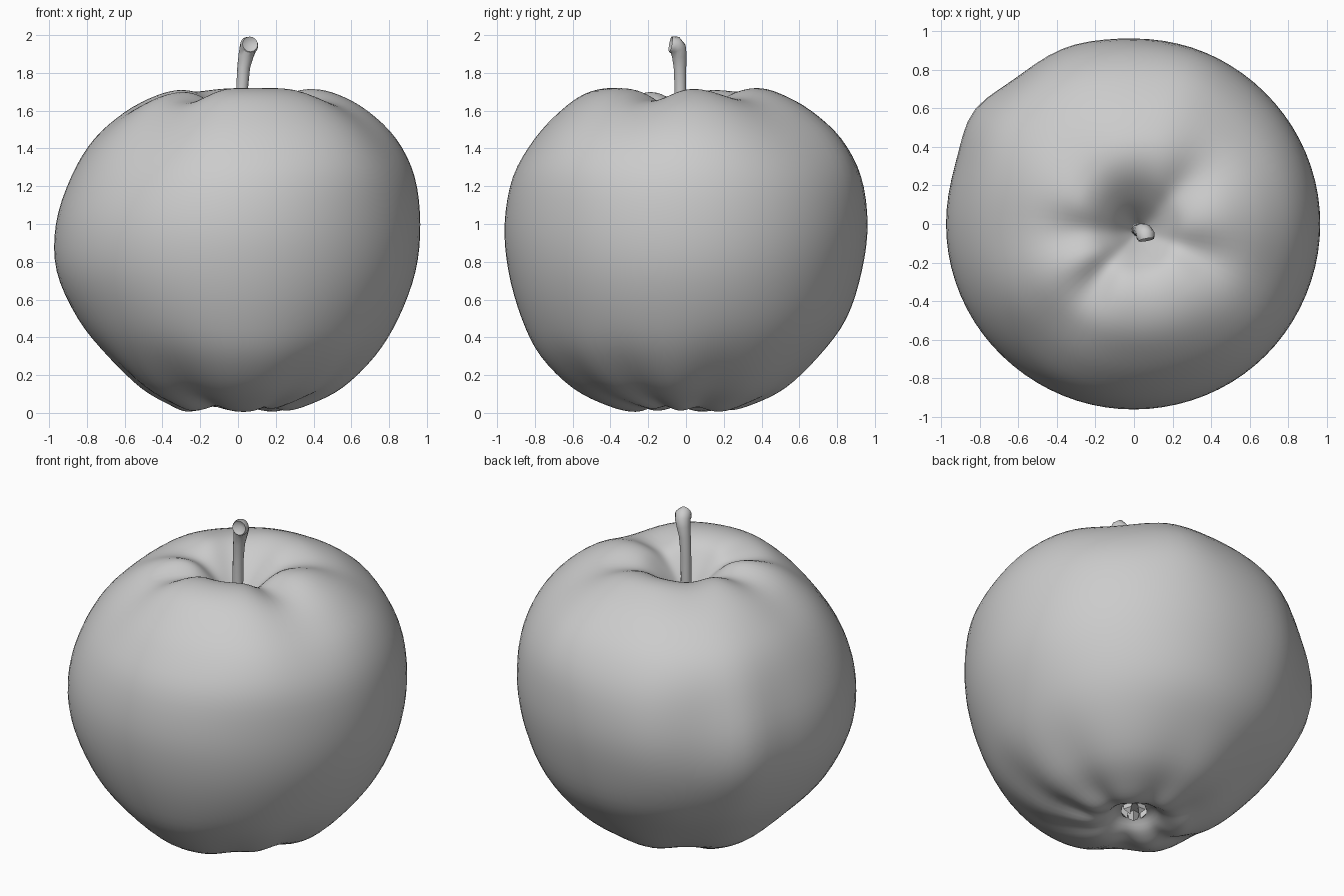
import bpy, bmesh, math
from mathutils import Vector

TAU = math.tau
SEGMENTS, SUBSTEPS = 80, 4

if "Cube" in bpy.data.objects:
    bpy.data.objects.remove(bpy.data.objects["Cube"], do_unlink=True)

grey = bpy.data.materials.new("plain grey")
grey.use_nodes = True
grey.diffuse_color = (0.6, 0.6, 0.6, 1)
grey.node_tree.nodes["Principled BSDF"].inputs["Base Color"].default_value = grey.diffuse_color


def make_object(name, bm, sharp_angle):
    bmesh.ops.recalc_face_normals(bm, faces=bm.faces)
    mesh = bpy.data.meshes.new(name)
    bm.to_mesh(mesh)
    bm.free()
    mesh.materials.append(grey)
    obj = bpy.data.objects.new(name, mesh)
    bpy.context.collection.objects.link(obj)
    bpy.ops.object.select_all(action="DESELECT")
    obj.select_set(True)
    bpy.context.view_layer.objects.active = obj
    bpy.ops.object.shade_smooth_by_angle(angle=math.radians(sharp_angle))


def bridge(bm, rings):
    """Skin a list of vertex rings, close both ends with fans, return the last centre."""
    for low, high in zip(rings, rings[1:]):
        for i in range(len(low)):
            j = (i + 1) % len(low)
            bm.faces.new((low[i], low[j], high[j], high[i]))
    for ring in (rings[0], rings[-1]):
        centre = bm.verts.new(sum((v.co for v in ring), Vector()) / len(ring))
        for i in range(len(ring)):
            bm.faces.new((ring[i], ring[(i + 1) % len(ring)], centre))
    return centre


def spline(a, b, c, d, t):
    return b + 0.5 * t * (c - a + t * (2 * a - 5 * b + 4 * c - d + t * (3 * (b - c) + d - a)))


def bell(x, centre, width):
    return math.exp(-((x - centre) / width) ** 2)


def bump(angle, degrees, width):
    """Rounded bump around a compass direction."""
    gap = (angle - math.radians(degrees) + math.pi) % TAU - math.pi
    return bell(gap, 0, math.radians(width))


def valleys(angle, items):
    return sum(depth * bump(angle, degrees, width) for degrees, width, depth in items)


# Profile rows: height, then radius towards left, back, right and front
PROFILE = [
    (.11, .03, .03, .03, .03), (.1, .1, .1, .1, .1), (.04, .17, .17, .17, .17),
    (.005, .26, .24, .28, .27), (.035, .38, .36, .37, .41), (.13, .56, .54, .53, .6),
    (.3, .73, .71, .7, .77), (.5, .85, .85, .85, .87), (.75, .94, .93, .96, .94),
    (1, .965, .96, .965, .96), (1.25, .935, .925, .89, .915), (1.45, .84, .82, .78, .8),
    (1.6, .69, .66, .62, .66), (1.69, .53, .5, .46, .53), (1.72, .39, .38, .33, .39),
    (1.69, .26, .27, .24, .26), (1.6, .16, .16, .15, .16), (1.49, .07, .07, .07, .07),
    (1.42, .02, .02, .02, .02)]
# Direction, angular width, depth
TOP_VALLEYS = [(40, 19, .75), (336, 17, .9), (235, 16, 1), (186, 20, .85), (130, 22, .25)]
BASE_VALLEYS = [(240, 17, 1), (303, 13, .6), (332, 14, .9), (15, 15, .7),
                (75, 18, .5), (125, 20, .8), (190, 15, .8)]
# Direction, angular width, size, height, vertical spread
SWELLS = [(145, 11, .05, .9, .45), (112, 13, .02, 1, .5), (315, 28, .035, 1.5, .3),
          (135, 25, .04, 1.5, .28), (70, 12, .025, 1.5, .3), (225, 25, -.02, 1.5, .3)]


def body_rows():
    last = len(PROFILE) - 1
    for k in range(last):
        near = [PROFILE[min(max(k + o, 0), last)] for o in (-1, 0, 1, 2)]
        for s in range(SUBSTEPS):
            yield k + s / SUBSTEPS, [spline(*col, s / SUBSTEPS) for col in zip(*near)]
    yield last, PROFILE[-1]


# Fruit body: lobed surface of revolution
bm = bmesh.new()
rings = []
for level, (height, *radii) in body_rows():
    ring = []
    for i in range(SEGMENTS):
        angle = TAU * i / SEGMENTS
        quarter = int(angle / TAU * 4)
        r = spline(*(radii[(quarter + o) % 4] for o in (-1, 0, 1, 2)), angle / TAU * 4 - quarter)
        top, base = valleys(angle, TOP_VALLEYS), valleys(angle, BASE_VALLEYS)
        for degrees, width, size, centre, spread in SWELLS:
            r *= 1 + size * bump(angle, degrees, width) * bell(height, centre, spread) * (level < 14)
        r *= 1 - .05 * top * bell(level, 12, 1.6) - .08 * base * bell(level, 4.8, 1.3)
        z = height - .075 * top * bell(level, 14, 1.7) + .05 * base * bell(level, 3.6, 1.2)
        lean = bell(level, 18, 3)
        ring.append(bm.verts.new((r * math.cos(angle) + .02 * lean,
                                  r * math.sin(angle) - .035 * lean, z)))
    rings.append(ring)
bridge(bm, rings)
make_object("fruit_body", bm, 80)

# Stalk: slim bent stem flaring into a hollow cut end that faces forward
STALK = [(.02, -.03, 1.4, .034), (.02, -.03, 1.58, .031), (.022, -.03, 1.72, .031),
         (.03, -.032, 1.83, .034), (.042, -.035, 1.89, .04), (.053, -.043, 1.93, .045),
         (.06, -.06, 1.948, .049), (.064, -.082, 1.952, .041)]
SIDES = 14
bm = bmesh.new()
points = [Vector(station[:3]) for station in STALK]
rings = []
for k, point in enumerate(points):
    along = points[min(k + 1, len(points) - 1)] - points[max(k - 1, 0)]
    turn = Vector((0, 0, 1)).rotation_difference(along.normalized())
    radius = STALK[k][3]
    rings.append([bm.verts.new(point + turn @ Vector((
        radius * math.cos(TAU * i / SIDES), radius * math.sin(TAU * i / SIDES), 0)))
        for i in range(SIDES)])
bridge(bm, rings).co.y += .025
make_object("stalk", bm, 50)

# Blossom end: small ring of dried sepals in the lower hollow
bm = bmesh.new()
for i in range(5):
    angle = TAU * i / 5 + .3

    def at(r, z, swing=0):
        return bm.verts.new((r * math.cos(angle + swing), r * math.sin(angle + swing), z))

    root_a, root_b, inner = at(.07, .11, -.5), at(.07, .11, .5), at(.03, .11)
    side_a, side_b, point = at(.075, .075, -.35), at(.075, .075, .35), at(.04, .045)
    for face in ((root_a, root_b, side_b, side_a), (side_a, side_b, point),
                 (inner, root_a, side_a, point), (root_b, inner, point, side_b)):
        bm.faces.new(face)
make_object("sepals", bm, 40)
